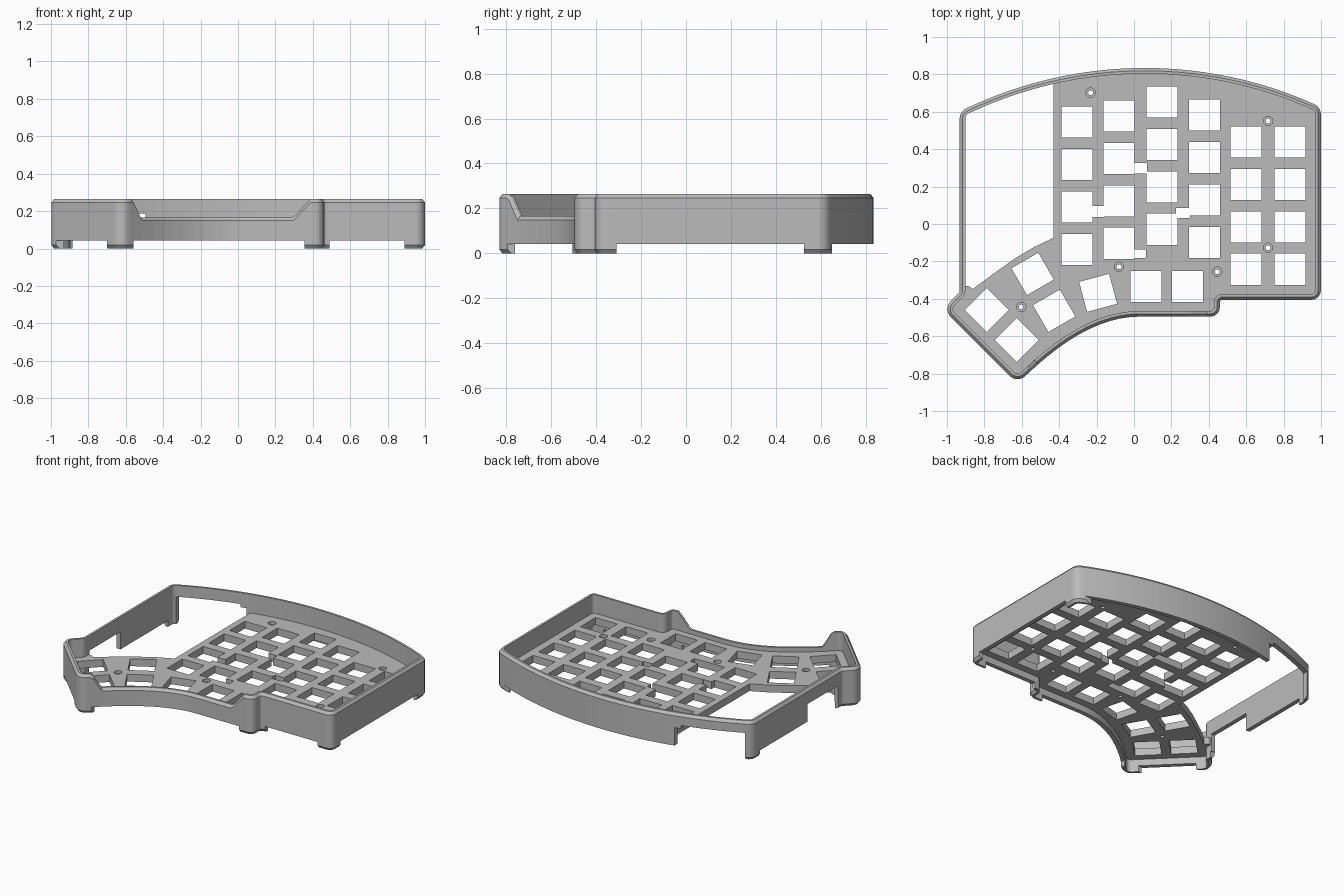
import bpy, bmesh, math
from mathutils import Vector, Matrix

cube = bpy.data.objects.get("Cube")
if cube:
    bpy.data.objects.remove(cube, do_unlink=True)

GREY = bpy.data.materials.new("matte_grey")
GREY.use_nodes = True
GREY.diffuse_color = (0.5, 0.5, 0.5, 1)
GREY.node_tree.nodes["Principled BSDF"].inputs["Base Color"].default_value = (0.5, 0.5, 0.5, 1)

TOP, BASE, WALL = 0.265, 0.042, 0.03
PLATE_TOP, PLATE_LOW = 0.137, 0.087


def finish(name, bm):
    bmesh.ops.recalc_face_normals(bm, faces=bm.faces)
    me = bpy.data.meshes.new(name)
    bm.to_mesh(me)
    bm.free()
    ob = bpy.data.objects.new(name, me)
    me.materials.append(GREY)
    bpy.context.collection.objects.link(ob)
    return ob


def prism(bm, pts, z0, z1):
    low = [bm.verts.new((p[0], p[1], z0)) for p in pts]
    high = [bm.verts.new((p[0], p[1], z1)) for p in pts]
    bm.faces.new(low)
    bm.faces.new(high)
    for i in range(len(pts)):
        j = (i + 1) % len(pts)
        bm.faces.new((low[i], low[j], high[j], high[i]))


def rect(x0, x1, y0, y1):
    return [(x0, y0), (x1, y0), (x1, y1), (x0, y1)]


def square(x, y, size, angle):
    rot = Matrix.Rotation(math.radians(angle), 2)
    return [Vector((x, y)) + rot @ Vector(p) for p in rect(-size / 2, size / 2, -size / 2, size / 2)]


def circle(x, y, r, n=20):
    return [(x + r * math.cos(math.tau * i / n), y + r * math.sin(math.tau * i / n)) for i in range(n)]


def boolean(ob, shapes, z0, z1, operation="DIFFERENCE"):
    """Cut or intersect an object with a set of separate prisms."""
    bm = bmesh.new()
    for s in shapes:
        prism(bm, s, z0, z1)
    cutter = finish("cutter", bm)
    cutter.hide_render = True
    mod = ob.modifiers.new("cut", "BOOLEAN")
    mod.operation, mod.solver, mod.object = operation, "EXACT", cutter
    bpy.context.view_layer.objects.active = ob
    bpy.ops.object.modifier_apply(modifier=mod.name)
    bpy.data.objects.remove(cutter, do_unlink=True)


def smooth(ob):
    bpy.ops.object.select_all(action="DESELECT")
    ob.select_set(True)
    bpy.context.view_layer.objects.active = ob
    bpy.ops.object.shade_smooth_by_angle(angle=math.radians(25))


# Outline: corners with fillet radii, a swept front curve and a wide back arc
def bezier(a, b, c, d, t):
    s = 1 - t
    return a * s**3 + b * 3 * s * s * t + c * 3 * s * t * t + d * t**3


def make_outline():
    front = [Vector(p) for p in ((-.623, -.854), (-.397, -.628), (-.187, -.495), (.033, -.495))]
    path = [((-.932, -.365), .02), ((-1.022, -.455), .06)]
    path += [(bezier(*front, i / 12), .06 if i == 0 else 0) for i in range(13)]
    path += [((.459, -.495), .05), ((.459, -.405), .015), ((.999, -.405), .05)]
    radius, cx, n = 2.22, .058, 40
    for i in range(n + 1):
        x = .999 - 1.931 * i / n
        y = .834 - radius + math.sqrt(radius**2 - (x - cx)**2)
        path.append(((x, y), .06 if i in (0, n) else 0))
    pts = []
    for i, (p, r) in enumerate(path):
        p = Vector(p)
        if r == 0:
            pts.append(p)
            continue
        u = (Vector(path[i - 1][0]) - p).normalized()
        v = (Vector(path[(i + 1) % len(path)][0]) - p).normalized()
        half = u.angle(v) / 2
        reach = r / math.tan(half)
        centre = p + (u + v).normalized() * r / math.sin(half)
        a, b = p + u * reach - centre, p + v * reach - centre
        turn = a.angle(b)
        for k in range(9):
            t = k / 8
            pts.append(centre + (a * math.sin((1 - t) * turn) + b * math.sin(t * turn)) / math.sin(turn))
    dense = []
    for i, p in enumerate(pts):
        q = pts[(i + 1) % len(pts)]
        steps = max(1, math.ceil((q - p).length / .02))
        dense += [p.lerp(q, k / steps) for k in range(steps)]
    return dense


def inset(pts, d):
    out = []
    for i, p in enumerate(pts):
        a = (p - pts[i - 1]).normalized()
        b = (pts[(i + 1) % len(pts)] - p).normalized()
        na, nb = Vector((-a.y, a.x)), Vector((-b.y, b.x))
        out.append(p + (na + nb) * d / (1 + na.dot(nb)))
    return out


def rim_height(p):
    """The front wall dips between two ramps."""
    if p.y > -.42 or p.x < -.6:
        return TOP
    rise = max((-.513 - p.x) / .045, (p.x - .30) / .085)
    return .167 + (TOP - .167) * min(1, max(0, rise))


def ring(name, profile):
    """Sweep a section of (inset, z, follows_rim) around the outline."""
    bm = bmesh.new()
    loops = []
    for d, z, follow in profile:
        loops.append([bm.verts.new((q.x, q.y, z + (rim_height(p) if follow else 0)))
                      for p, q in zip(outline, inset(outline, d))])
    n = len(outline)
    for k, a in enumerate(loops):
        b = loops[(k + 1) % len(loops)]
        for i in range(n):
            j = (i + 1) % n
            bm.faces.new((a[i], a[j], b[j], b[i]))
    return finish(name, bm)


outline = make_outline()

# Outer wall with chamfered rim and two openings beside the side bay
wall = ring("outer_wall", [(0, BASE, 0), (0, -.018, 1), (.015, 0, 1), (WALL, 0, 1), (WALL, BASE, 0)])
boolean(wall, [[(-.885, .5), (-.455, .5), (-.455, .9), (-.885, .9)]], 0, .165)
boolean(wall, [rect(-.885, -.495, .5, .9)], .15, .187)
boolean(wall, [rect(-.97, -.87, -.325, .01)], 0, .163)
smooth(wall)

# Corner feet
feet = {"thumb_tip_foot": (-.70, -.56, -.9, -.76), "thumb_side_foot": (-1.1, -.86, -.505, -.33),
        "front_step_foot": (.355, .49, -.6, -.36), "front_left_foot": (.89, 1.1, -.5, -.31),
        "back_left_foot": (.89, 1.1, .525, .65), "back_right_foot": (-1, -.885, .525, .75)}
for name, area in feet.items():
    foot = ring(name, [(0, BASE, 0), (0, .018, 0), (.014, 0, 0), (WALL, 0, 0), (WALL, BASE, 0)])
    boolean(foot, [rect(*area)], -.1, .1, "INTERSECT")
    smooth(foot)

# Switch plate, open at the side bay
bm = bmesh.new()
prism(bm, inset(outline, .02), PLATE_LOW, PLATE_TOP)
plate = finish("switch_plate", bm)
bay = [(-1.1, .95), (-.431, .95), (-.431, -.074), (-.536, -.124), (-.636, -.184),
       (-.756, -.269), (-.861, -.347), (-.886, -.332), (-1.1, -.332)]
boolean(plate, [bay], 0, .2)

# Key openings: six columns and an angled thumb cluster
keys = []
columns = [(-.304, .545), (-.08, .578), (.15, .653), (.376, .583), (.6, .439), (.833, .439)]
for x, y in columns:
    keys += [square(x, y - .227 * row, .166, 0) for row in range(4)]
thumbs = [(.063, -.333, 0), (.287, -.333, 0), (-.192, -.368, 15), (-.427, -.464, 30),
          (-.542, -.267, 30), (-.787, -.46, 45), (-.627, -.62, 45)]
keys += [square(x, y, .166, a) for x, y, a in thumbs]
boolean(plate, keys, 0, .2)

# Small slots joining neighbouring openings
slots = [rect(-.01, .07, .27, .325), rect(-.23, -.16, .038, .095),
         rect(.225, .30, .033, .085), rect(-.01, .063, -.183, -.135)]
boolean(plate, slots, 0, .2)

# Countersunk screw holes
screws = [(-.232, .702), (.717, .551), (.717, -.127), (-.08, -.229), (.445, -.255), (-.603, -.444)]
boolean(plate, [circle(x, y, .025) for x, y in screws], PLATE_TOP - .02, .2)
boolean(plate, [circle(x, y, .013) for x, y in screws], 0, .2)
